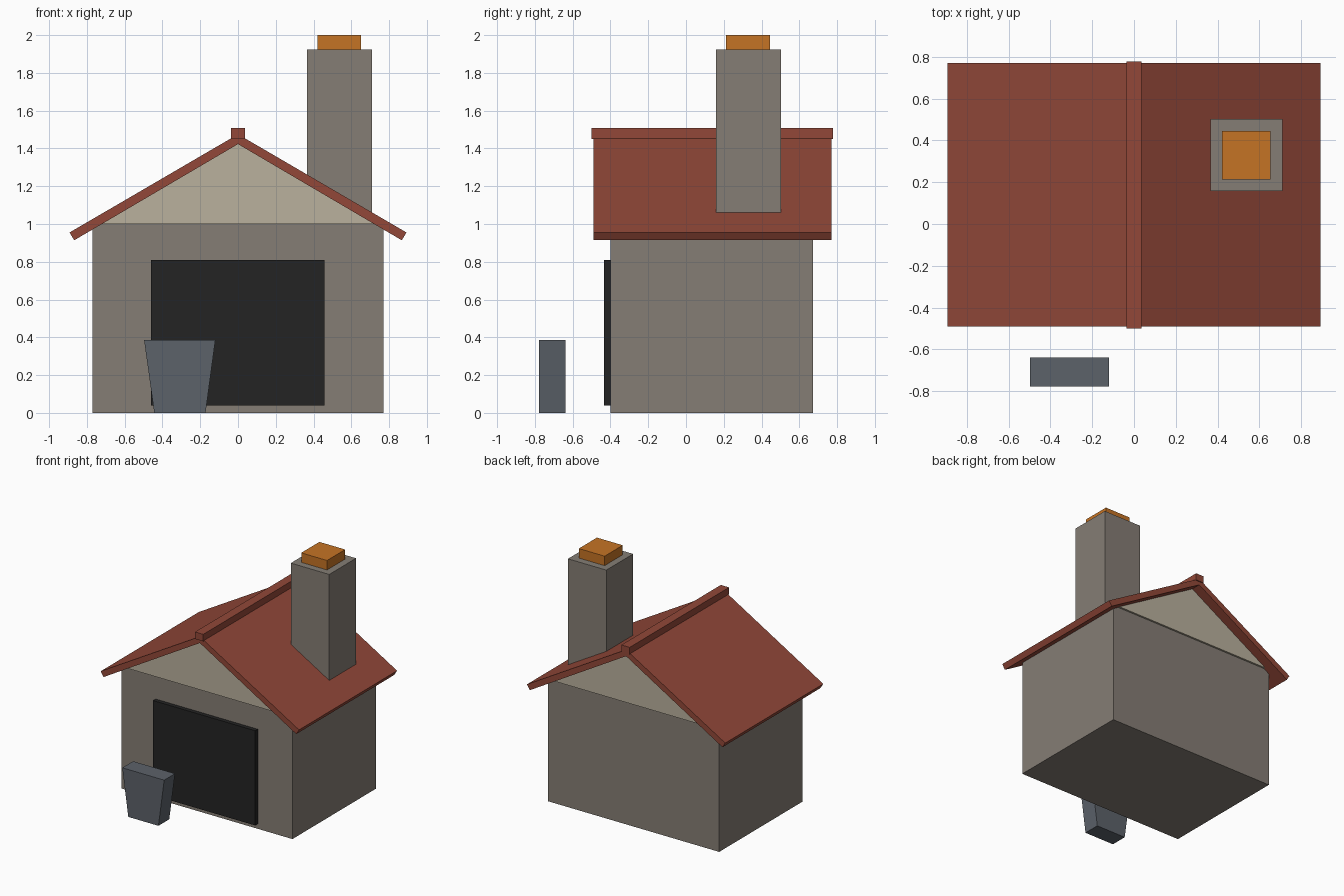
import bpy
import bmesh

cube = bpy.data.objects.get("Cube")
if cube:
    bpy.data.objects.remove(cube, do_unlink=True)


def material(name, rgb):
    mat = bpy.data.materials.new(name)
    mat.use_nodes = True
    mat.diffuse_color = (*rgb, 1)
    mat.node_tree.nodes["Principled BSDF"].inputs["Base Color"].default_value = (*rgb, 1)
    return mat


stone = material("grey_stone", (0.235, 0.207, 0.178))
plaster = material("pale_plaster", (0.49, 0.44, 0.337))
tile = material("red_tile", (0.287, 0.064, 0.04))
black = material("door_black", (0.017, 0.017, 0.017))
clay = material("orange_clay", (0.56, 0.172, 0.018))
slate = material("slate_blue", (0.107, 0.122, 0.144))


def prism(name, profile, y0, y1, mat):
    """Extrude a closed front profile of (x, z) points from y0 to y1."""
    bm = bmesh.new()
    face = bm.faces.new([bm.verts.new((x, y0, z)) for x, z in profile])
    out = bmesh.ops.extrude_face_region(bm, geom=[face])["geom"]
    moved = [v for v in out if isinstance(v, bmesh.types.BMVert)]
    bmesh.ops.translate(bm, verts=moved, vec=(0, y1 - y0, 0))
    bmesh.ops.recalc_face_normals(bm, faces=bm.faces)
    mesh = bpy.data.meshes.new(name)
    bm.to_mesh(mesh)
    bm.free()
    mesh.materials.append(mat)
    obj = bpy.data.objects.new(name, mesh)
    bpy.context.collection.objects.link(obj)
    return obj


def box(name, x0, x1, y0, y1, z0, z1, mat):
    return prism(name, [(x0, z0), (x1, z0), (x1, z1), (x0, z1)], y0, y1, mat)


# House body and the gable that oversails it slightly
box("walls", -0.77, 0.77, -0.4, 0.673, 0, 1, stone)
prism("gable", [(-0.74, 1), (0.74, 1), (0, 1.43)], -0.415, 0.688, plaster)

# Pitched roof slabs, one per side, with a ridge cap
for side, label in ((-1, "right"), (1, "left")):
    slab = [(0, 1.423), (0, 1.475), (0.892, 0.955), (0.867, 0.914)]
    prism(label + "_roof", [(side * x, z) for x, z in slab], -0.49, 0.77, tile)
box("ridge_cap", -0.037, 0.037, -0.5, 0.777, 1.45, 1.507, tile)

# Chimney and its cap
box("chimney", 0.365, 0.71, 0.158, 0.503, 1.03, 1.923, stone)
box("chimney_cap", 0.42, 0.652, 0.213, 0.446, 1.923, 2, clay)

# Front door panel
box("door", -0.46, 0.458, -0.433, -0.4, 0.04, 0.81, black)

# Tapered trough standing in front of the door
prism("trough", [(-0.443, 0), (-0.172, 0), (-0.12, 0.385), (-0.497, 0.385)],
      -0.777, -0.638, slate)
